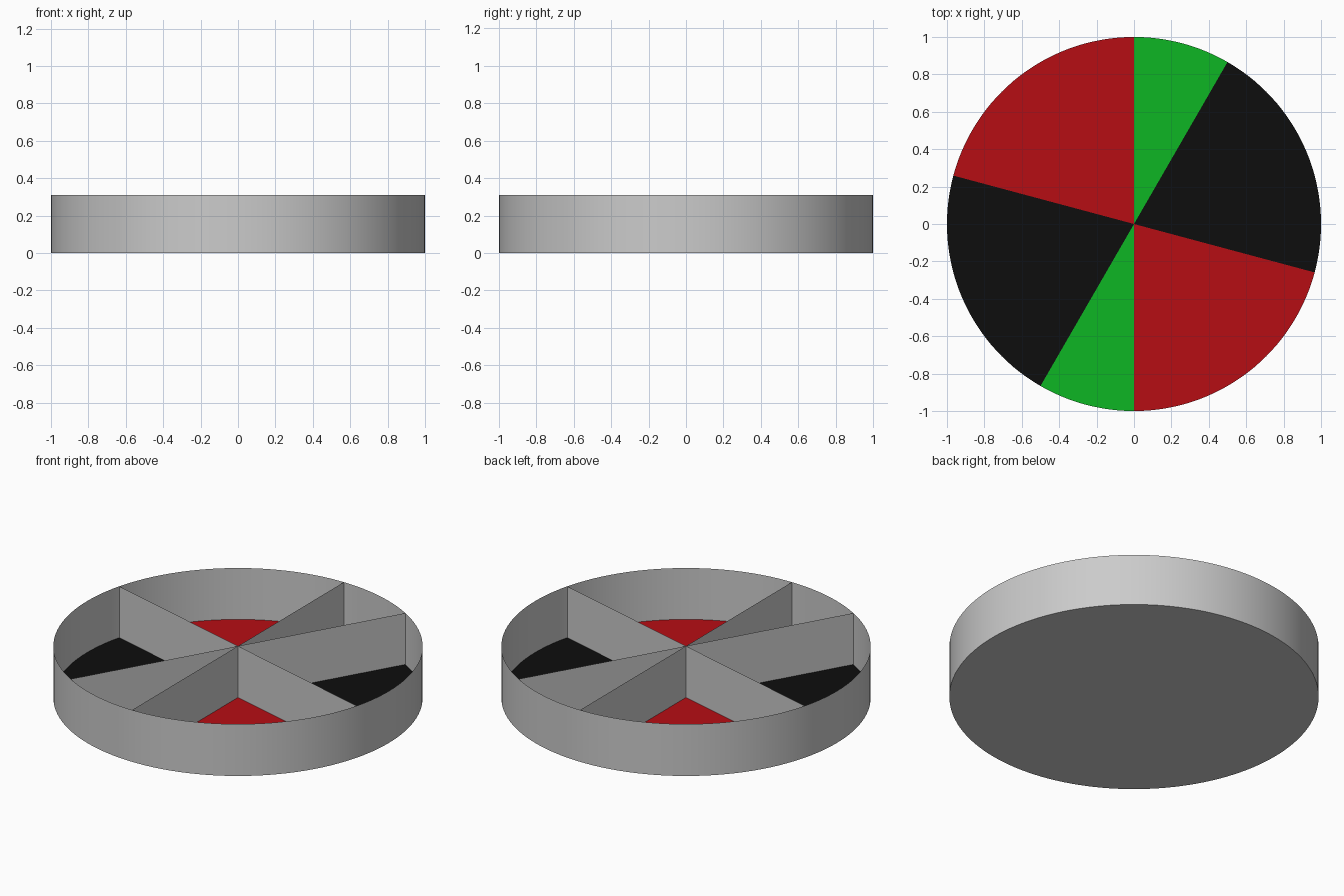
import bpy, bmesh
from math import sin, cos, radians

if "Cube" in bpy.data.objects:
    bpy.data.objects.remove(bpy.data.objects["Cube"])

H = 0.31        # tray height
STEP = 2.5      # degrees per rim segment
FLOOR = 0.003   # coloured floors sit just above the base


def pt(deg, z, r=1.0):
    return (r * cos(radians(deg)), r * sin(radians(deg)), z)


def arc(a0, a1):
    n = round((a1 - a0) / STEP)
    return [a0 + (a1 - a0) * i / n for i in range(n + 1)]


def make(name, faces, color=None, smooth=False):
    bm = bmesh.new()
    for f in faces:
        bm.faces.new([bm.verts.new(p) for p in f])
    bmesh.ops.remove_doubles(bm, verts=bm.verts, dist=1e-5)
    for f in bm.faces:
        f.smooth = smooth
    me = bpy.data.meshes.new(name)
    bm.to_mesh(me)
    bm.free()
    ob = bpy.data.objects.new(name, me)
    bpy.context.collection.objects.link(ob)
    if color:
        mat = bpy.data.materials.get(color[0]) or bpy.data.materials.new(color[0])
        mat.diffuse_color = color[1]
        mat.use_nodes = True
        mat.node_tree.nodes["Principled BSDF"].inputs["Base Color"].default_value = mat.diffuse_color
        me.materials.append(mat)
    return ob


RED = ("red", (0.47, 0.004, 0.007, 1))
GREEN = ("green", (0.004, 0.47, 0.017, 1))
BLACK = ("black", (0.004, 0.004, 0.004, 1))

# Base disc, facing down
ring = arc(0, 360)
make("base", [[pt(a, 0) for a in reversed(ring[:-1])]])

# Thin outer rim
make("rim", [[pt(a, 0), pt(b, 0), pt(b, H), pt(a, H)]
             for a, b in zip(ring, ring[1:])], smooth=True)

# Coloured compartment floors, repeated on opposite sides
for a0, a1, color in ((-15, 60, BLACK), (60, 90, GREEN), (90, 165, RED)):
    for side, turn in (("a", 0), ("b", 180)):
        make(f"{color[0]}_floor_{side}",
             [[(0, 0, FLOOR)] + [pt(a + turn, FLOOR) for a in arc(a0, a1)]], color)

# Thin dividers crossing the full diameter
for i, a in enumerate((-15, 60, 90)):
    make(f"divider_{i + 1}", [[(0, 0, 0), pt(a + t, 0), pt(a + t, H), (0, 0, H)]
                              for t in (0, 180)])
